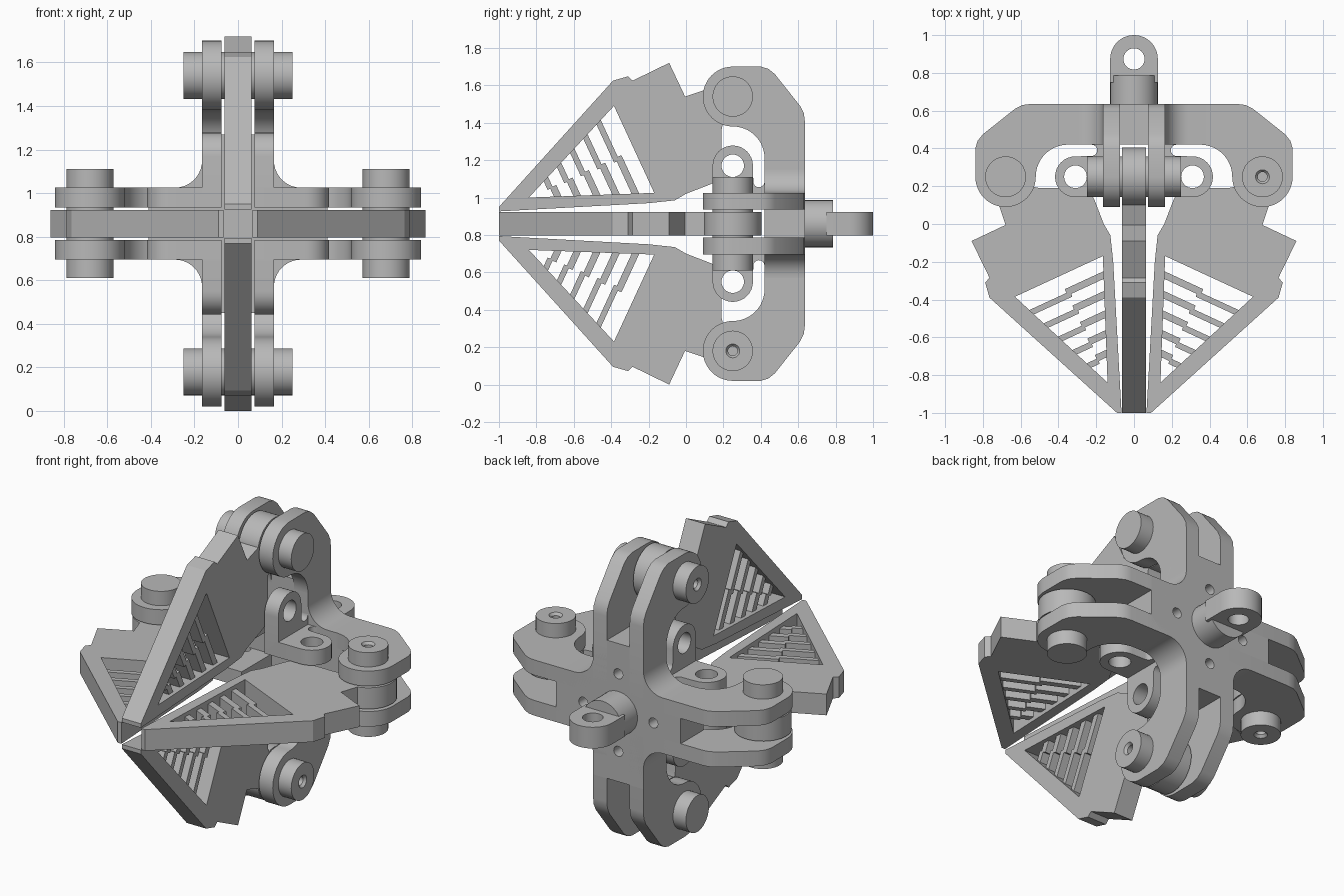
import bpy, bmesh, math
from mathutils import Matrix, Vector

if "Cube" in bpy.data.objects:
    bpy.data.objects.remove(bpy.data.objects["Cube"])

AXIS = Matrix.Translation((0, 0, 0.86))
grey = bpy.data.materials.new("plain_grey")
grey.diffuse_color = (0.48, 0.48, 0.48, 1)
grey.use_nodes = True
grey.node_tree.nodes["Principled BSDF"].inputs["Base Color"].default_value = grey.diffuse_color


def arc(cx, cy, r, a0, a1, n=16):
    return [(cx + r * math.cos(math.radians(a0 + (a1 - a0) * i / n)),
             cy + r * math.sin(math.radians(a0 + (a1 - a0) * i / n))) for i in range(n + 1)]


def circle(cx, cy, r, n=32):
    return arc(cx, cy, r, 0, 360, n)[:-1]


def finish(name, bm, matrix):
    bmesh.ops.remove_doubles(bm, verts=bm.verts, dist=0.0002)
    bmesh.ops.recalc_face_normals(bm, faces=bm.faces)
    me = bpy.data.meshes.new(name)
    bm.to_mesh(me)
    bm.free()
    me.materials.append(grey)
    ob = bpy.data.objects.new(name, me)
    bpy.context.collection.objects.link(ob)
    ob.matrix_world = matrix
    bpy.ops.object.select_all(action='DESELECT')
    ob.select_set(True)
    bpy.context.view_layer.objects.active = ob
    bpy.ops.object.shade_smooth_by_angle(angle=math.radians(30))
    return ob


def plate(name, loops, n0, n1, matrix):
    """Flat outline with holes, extruded from n0 to n1 along its normal."""
    cu = bpy.data.curves.new(name, 'CURVE')
    cu.dimensions = '2D'
    cu.fill_mode = 'BOTH'
    cu.extrude = (n1 - n0) / 2
    for pts in loops:
        sp = cu.splines.new('POLY')
        sp.points.add(len(pts) - 1)
        for p, (x, y) in zip(sp.points, pts):
            p.co = (x, y, 0, 1)
        sp.use_cyclic_u = True
    tmp = bpy.data.objects.new(name + "_curve", cu)
    bpy.context.collection.objects.link(tmp)
    bpy.context.view_layer.update()
    me = bpy.data.meshes.new_from_object(tmp.evaluated_get(bpy.context.evaluated_depsgraph_get()))
    bm = bmesh.new()
    bm.from_mesh(me)
    bmesh.ops.translate(bm, verts=bm.verts, vec=(0, 0, (n0 + n1) / 2))
    bpy.data.objects.remove(tmp)
    bpy.data.curves.remove(cu)
    bpy.data.meshes.remove(me)
    return finish(name, bm, matrix)


def lathe(name, profile, matrix, steps=40):
    bm = bmesh.new()
    vs = [bm.verts.new((r, 0, h)) for r, h in profile]
    es = [bm.edges.new(p) for p in zip(vs, vs[1:])]
    bmesh.ops.spin(bm, geom=vs + es, cent=(0, 0, 0), axis=(0, 0, 1),
                   angle=2 * math.pi, steps=steps)
    return finish(name, bm, matrix)


# Yoke plate outline (radius, y): outer corner, pin eye, inner bend, lug
yoke = ([(0.075, 0.635), (0.55, 0.635), (0.59, 0.63), (0.63, 0.61), (0.80, 0.475), (0.828, 0.44), (0.84, 0.40)]
        + arc(0.68, 0.25, 0.16, 0, -180, 24)
        + arc(0.35, 0.25, 0.17, 0, 90)
        + arc(0.225, 0.39, 0.03, 90, 270, 8)
        + arc(0.31, 0.25, 0.108, 90, -90)
        + [(0.075, 0.142)])
lug_hole = circle(0.31, 0.25, 0.06)

# Jaw blade outline (radius, y)
blade = ([(0.066, -1.0), (0.09, -1.0), (0.765, -0.39), (0.788, -0.31), (0.765, -0.285),
          (0.86, -0.09), (0.68, -0.005), (0.715, 0.10)]
         + arc(0.68, 0.25, 0.155, -75, 200, 28)
         + [(0.50, 0.19), (0.24, 0.19), (0.21, 0.13), (0.16, 0.0), (0.125, -0.06), (0.11, -0.2)])
A, B, C = Vector((0.165, -0.17)), Vector((0.63, -0.385)), Vector((0.14, -0.84))
window = [tuple(v) for v in (A, B, C)]


def in_window(t, s):
    # point at depth t towards the tip, s across the window
    return tuple(A.lerp(C, t).lerp(B.lerp(C, t), s))


# Four arms around the central axis
for k, side in enumerate(("right", "top", "left", "bottom")):
    m = AXIS @ Matrix.Rotation(-k * math.pi / 2, 4, 'Y')
    for tag, n0, n1 in (("front", 0.075, 0.165), ("rear", -0.165, -0.075)):
        plate(f"{side}_yoke_{tag}", [yoke, lug_hole], n0, n1, m)
    plate(f"{side}_blade", [blade, window], -0.063, 0.063, m)
    for i in range(5):
        t = 0.12 + 0.155 * i
        rib = [in_window(t + d, s) for d, s in
               ((0, -0.03), (0, 0.5), (0.035, 0.5), (0.035, 1.03), (0.085, 1.03),
                (0.085, 0.45), (0.06, 0.45), (0.06, -0.03))]
        plate(f"{side}_rib_{i + 1}", [rib], -0.04, 0.04, m)
    # Pin with a countersunk hole on one end
    lathe(f"{side}_pin", [(0, -0.25), (0.108, -0.25), (0.108, 0.25), (0.037, 0.25),
                          (0.025, 0.235), (0.025, 0.16), (0, 0.16)],
          m @ Matrix.Translation((0.68, 0.25, 0)))

# Cross shaped body with filleted corners and four small holes
quarter = [(0.41, -0.165), (0.41, 0.165)] + arc(0.29, 0.29, 0.125, 270, 180, 10) + [(0.165, 0.41)]
cross = []
for k in range(4):
    c, s = round(math.cos(k * math.pi / 2)), round(math.sin(k * math.pi / 2))
    cross += [(x * c - y * s, x * s + y * c) for x, y in quarter[1:]]
holes = [circle(0.23 * x, 0.23 * y, 0.03, 20) for x, y in ((1, 0), (0, 1), (-1, 0), (0, -1))]
along_y = AXIS @ Matrix.Rotation(-math.pi / 2, 4, 'X')
plate("cross_body", [cross] + holes, 0.42, 0.635, along_y)

# Rear stem and eyelet tongue
lathe("rear_stem", [(0, 0.60), (0.126, 0.60), (0.126, 0.785), (0, 0.785)], along_y)
plate("rear_eyelet", [[(-0.126, 0.75), (0.126, 0.75)] + arc(0, 0.874, 0.126, 0, 180, 24),
                      circle(0, 0.874, 0.056)], -0.063, 0.063, AXIS)
